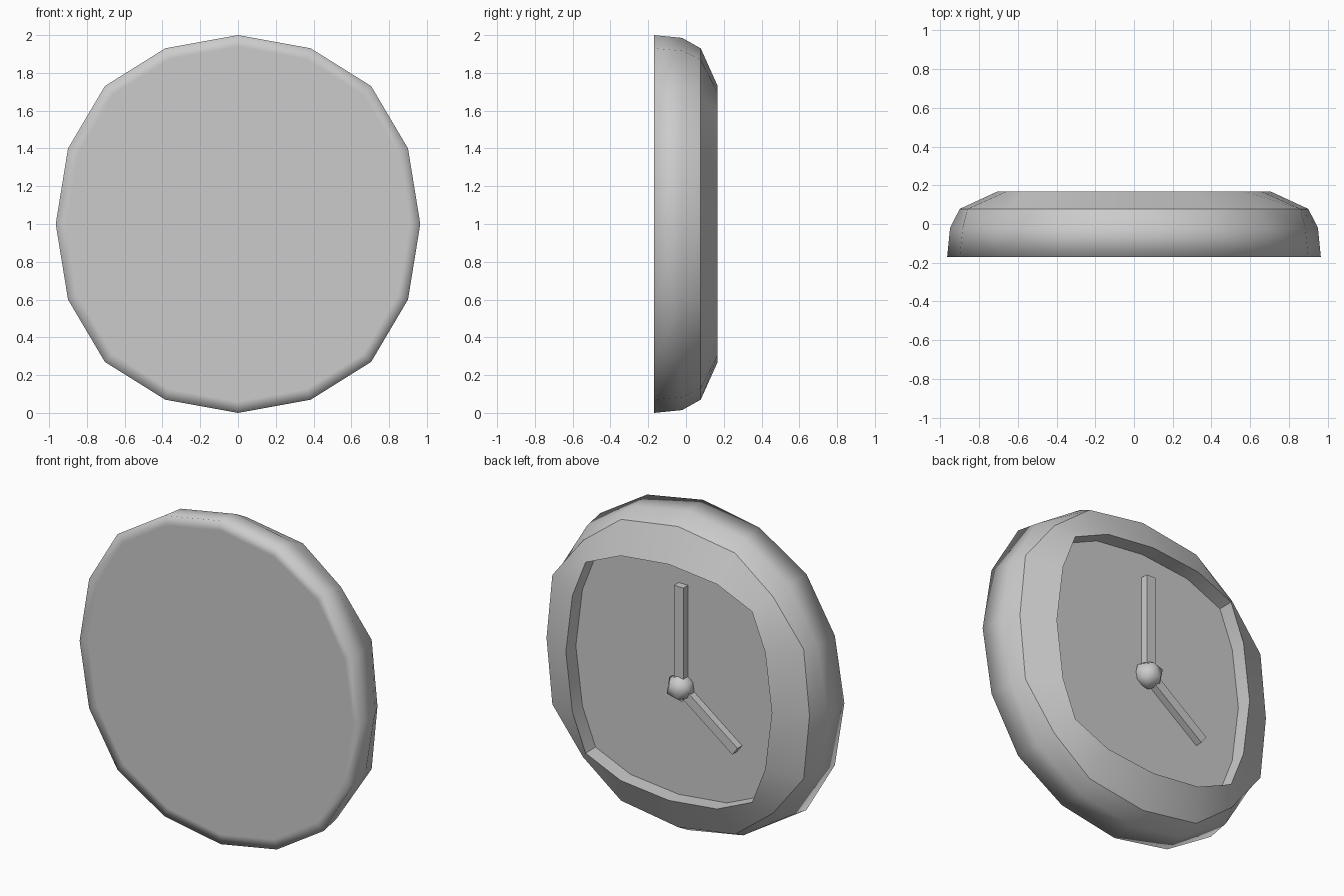
import bpy, bmesh, math
from mathutils import Vector

if "Cube" in bpy.data.objects:
    bpy.data.objects.remove(bpy.data.objects["Cube"])

# Quarter outlines (x, z from centre), mirrored into 16-sided rings
OUTER = [(.965, 0), (.9, .4), (.705, .73), (.385, .93), (0, 1)]
SIDE = [(.95, 0), (.885, .39), (.69, .715), (.378, .917), (0, .985)]
BEVEL = [(.9, 0), (.86, .4), (.65, .67), (.39, .87), (0, .93)]
OPENING = [(.705, 0), (.66, .36), (.57, .59), (.33, .695), (0, .73)]
CENTRE = Vector((-.03, .09, .95))


def full_ring(q, y, s=1.0):
    half = q + [(-x, z) for x, z in reversed(q[:-1])]
    loop = half + [(x, -z) for x, z in reversed(half[1:-1])]
    return [(x * s, y, 1 + z * s) for x, z in loop]


def finish(bm, name):
    me = bpy.data.meshes.new(name)
    bm.to_mesh(me)
    bm.free()
    ob = bpy.data.objects.new(name, me)
    bpy.context.collection.objects.link(ob)
    return ob


# Case: lofted rings, flat rear, recessed dial
bm = bmesh.new()
rings = [[bm.verts.new(p) for p in full_ring(*r)] for r in (
    (OUTER, -.17, .94), (OUTER, -.17), (SIDE, -.02), (BEVEL, .078),
    (OPENING, .168), (OPENING, .07))]
for a, b in zip(rings, rings[1:]):
    for i in range(16):
        j = (i + 1) % 16
        bm.faces.new((a[i], a[j], b[j], b[i]))
bm.faces.new(rings[0])
bm.faces.new(rings[-1])
bmesh.ops.recalc_face_normals(bm, faces=bm.faces)
rear_rim = set(rings[1])
for f in bm.faces:
    f.smooth = True
for e in bm.edges:
    on_rim = all(v in rear_rim for v in e.verts)
    e.smooth = on_rim or e.calc_face_angle() < math.radians(30)
finish(bm, "clock_case")


# Hands: bars pointing along a direction from the hub
def hand(name, dx, dz, start, length, width):
    bm = bmesh.new()
    bmesh.ops.create_cube(bm, size=1)
    d = Vector((dx, 0, dz)).normalized()
    side = Vector((d.z, 0, -d.x))
    for v in bm.verts:
        x, y, z = v.co
        p = CENTRE + d * (start + (z + .5) * (length - start)) + side * x * width
        v.co = (p.x, .09 + y * .05, p.z)
    bmesh.ops.recalc_face_normals(bm, faces=bm.faces)
    finish(bm, name)


hand("minute_hand", 0, 1, .02, .63, .065)
hand("hour_hand", -.38, -.283, .02, .48, .06)

# Hub
bm = bmesh.new()
bmesh.ops.create_icosphere(bm, subdivisions=1, radius=.09)
bmesh.ops.translate(bm, verts=bm.verts, vec=CENTRE)
for f in bm.faces:
    f.smooth = True
finish(bm, "hand_hub")
